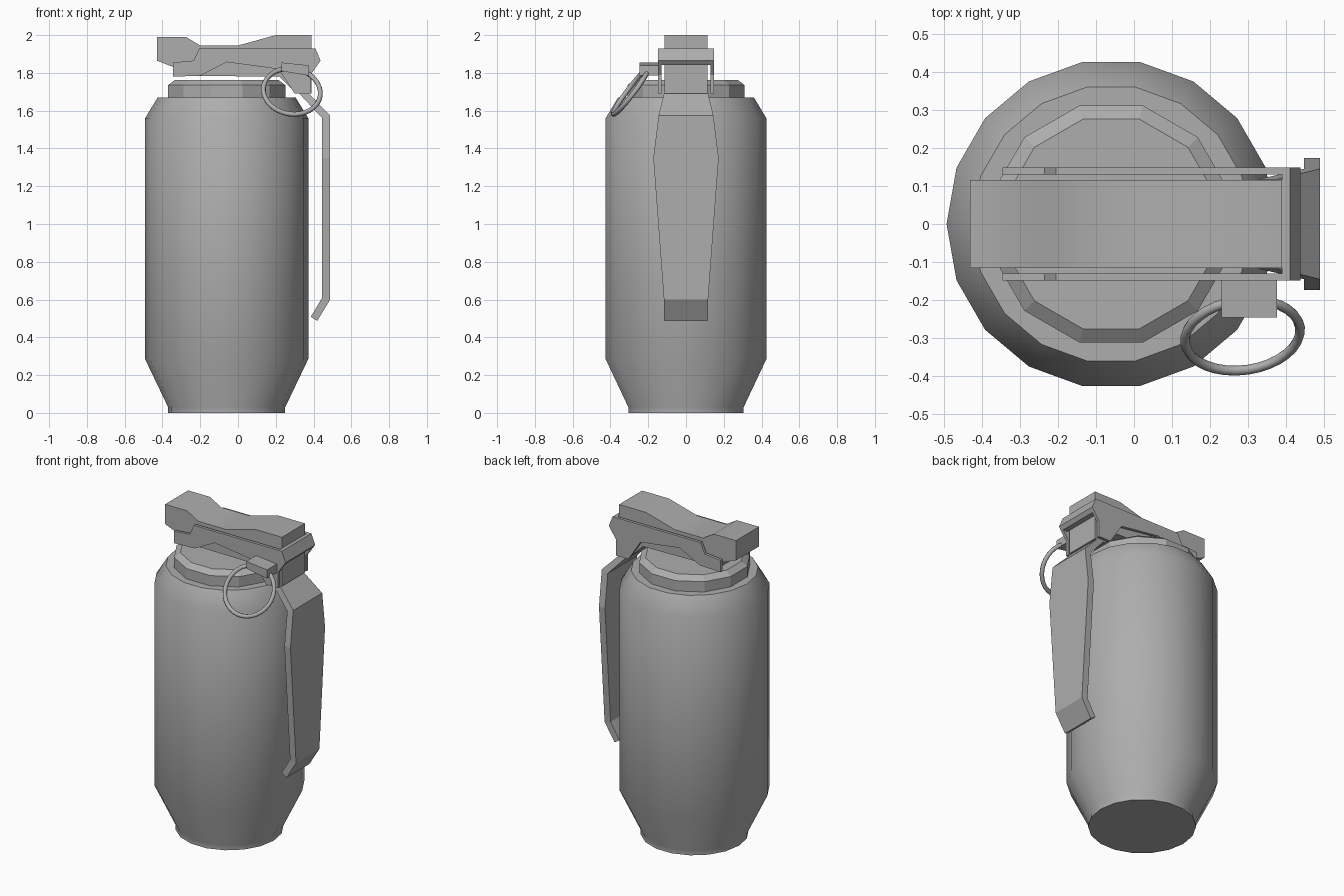
import bpy, bmesh
from math import sin, cos, pi, radians

if "Cube" in bpy.data.objects:
    bpy.data.objects.remove(bpy.data.objects["Cube"])

CX = -0.06  # body axis

grey = bpy.data.materials.new("dark_grey")
grey.diffuse_color = (0.42, 0.42, 0.42, 1)
grey.use_nodes = True
grey.node_tree.nodes["Principled BSDF"].inputs["Base Color"].default_value = grey.diffuse_color


def make(name, verts, faces, smooth=0):
    """Mesh object; smooth is the shading angle in degrees, 0 for flat faces."""
    me = bpy.data.meshes.new(name)
    me.from_pydata(verts, [], faces)
    bm = bmesh.new()
    bm.from_mesh(me)
    bmesh.ops.recalc_face_normals(bm, faces=bm.faces)
    bm.to_mesh(me)
    bm.free()
    me.materials.append(grey)
    ob = bpy.data.objects.new(name, me)
    bpy.context.collection.objects.link(ob)
    if smooth:
        bpy.context.view_layer.objects.active = ob
        ob.select_set(True)
        bpy.ops.object.shade_smooth_by_angle(angle=radians(smooth))
        ob.select_set(False)
    return ob


def lathe(name, profile, n, phase=0.0, smooth=0):
    """Revolve (radius, z) points around the body axis, with capped ends."""
    verts = [(CX + r * cos(phase + 2 * pi * i / n), r * sin(phase + 2 * pi * i / n), z)
             for r, z in profile for i in range(n)]
    faces = [(k * n + i, k * n + (i + 1) % n, (k + 1) * n + (i + 1) % n, (k + 1) * n + i)
             for k in range(len(profile) - 1) for i in range(n)]
    last = (len(profile) - 1) * n
    faces += [tuple(range(n)), tuple(range(last, last + n))]
    return make(name, verts, faces, smooth)


def extrude(name, profile, y0, y1, smooth=0):
    """Extrude an (x, z) outline along y."""
    n = len(profile)
    verts = [(x, y, z) for y in (y0, y1) for x, z in profile]
    faces = [(i, (i + 1) % n, n + (i + 1) % n, n + i) for i in range(n)]
    faces += [tuple(range(n)), tuple(range(n, 2 * n))]
    return make(name, verts, faces, smooth)


# Canister body and faceted neck
lathe("body", [(0.31, 0), (0.31, 0.03), (0.432, 0.285), (0.432, 1.56), (0.365, 1.67)], 18, smooth=50)
lathe("neck", [(0.322, 1.66), (0.322, 1.735), (0.285, 1.762)], 12, pi / 12)

# Central fuze block
extrude("fuze_block", [(-0.43, 1.99), (-0.275, 1.99), (-0.20, 1.945), (0.0, 1.945), (0.20, 2.0),
                       (0.388, 2.0), (0.388, 1.69), (0.31, 1.69), (0.22, 1.78),
                       (-0.31, 1.785), (-0.34, 1.83), (-0.43, 1.865)], -0.115, 0.115, smooth=35)

# Side flanges, one each side, and the bar joining them
flange = [(-0.345, 1.855), (-0.235, 1.865), (-0.205, 1.93), (0.41, 1.93), (0.437, 1.865),
          (0.385, 1.79), (0.385, 1.69), (0.30, 1.69), (0.215, 1.82), (-0.06, 1.857),
          (-0.20, 1.785), (-0.345, 1.78)]
for side, s in (("front", -1), ("back", 1)):
    extrude(side + "_flange", flange, s * 0.13, s * 0.148)
extrude("flange_bar", [(0.388, 1.93), (0.41, 1.93), (0.437, 1.865), (0.42, 1.843), (0.388, 1.843)],
        -0.13, 0.13)

# Safety lever: rows of (outer x, outer z, inner x, inner z, half width)
rows = [(0.375, 1.69, 0.325, 1.69, 0.117), (0.488, 1.575, 0.446, 1.56, 0.145),
        (0.488, 1.35, 0.446, 1.35, 0.173), (0.488, 0.60, 0.446, 0.61, 0.117),
        (0.42, 0.487, 0.385, 0.508, 0.115)]
verts = [p for xo, zo, xi, zi, w in rows
         for p in ((xo, -w, zo), (xo, w, zo), (xi, w, zi), (xi, -w, zi))]
faces = [(4 * k + i, 4 * k + (i + 1) % 4, 4 * k + 4 + (i + 1) % 4, 4 * k + 4 + i)
         for k in range(4) for i in range(4)]
make("safety_lever", verts, faces + [(0, 1, 2, 3), (16, 17, 18, 19)])

# Pin head and pull ring
extrude("pin_head", [(0.23, 1.81), (0.23, 1.855), (0.375, 1.84), (0.375, 1.785)], -0.245, -0.14)
bpy.ops.mesh.primitive_torus_add(location=(0.285, -0.292, 1.702), rotation=(radians(53), 0, radians(8)),
                                 major_radius=0.152, minor_radius=0.013,
                                 major_segments=32, minor_segments=8)
ring = bpy.context.object
ring.name = "pull_ring"
ring.data.materials.append(grey)
bpy.ops.object.shade_smooth()
